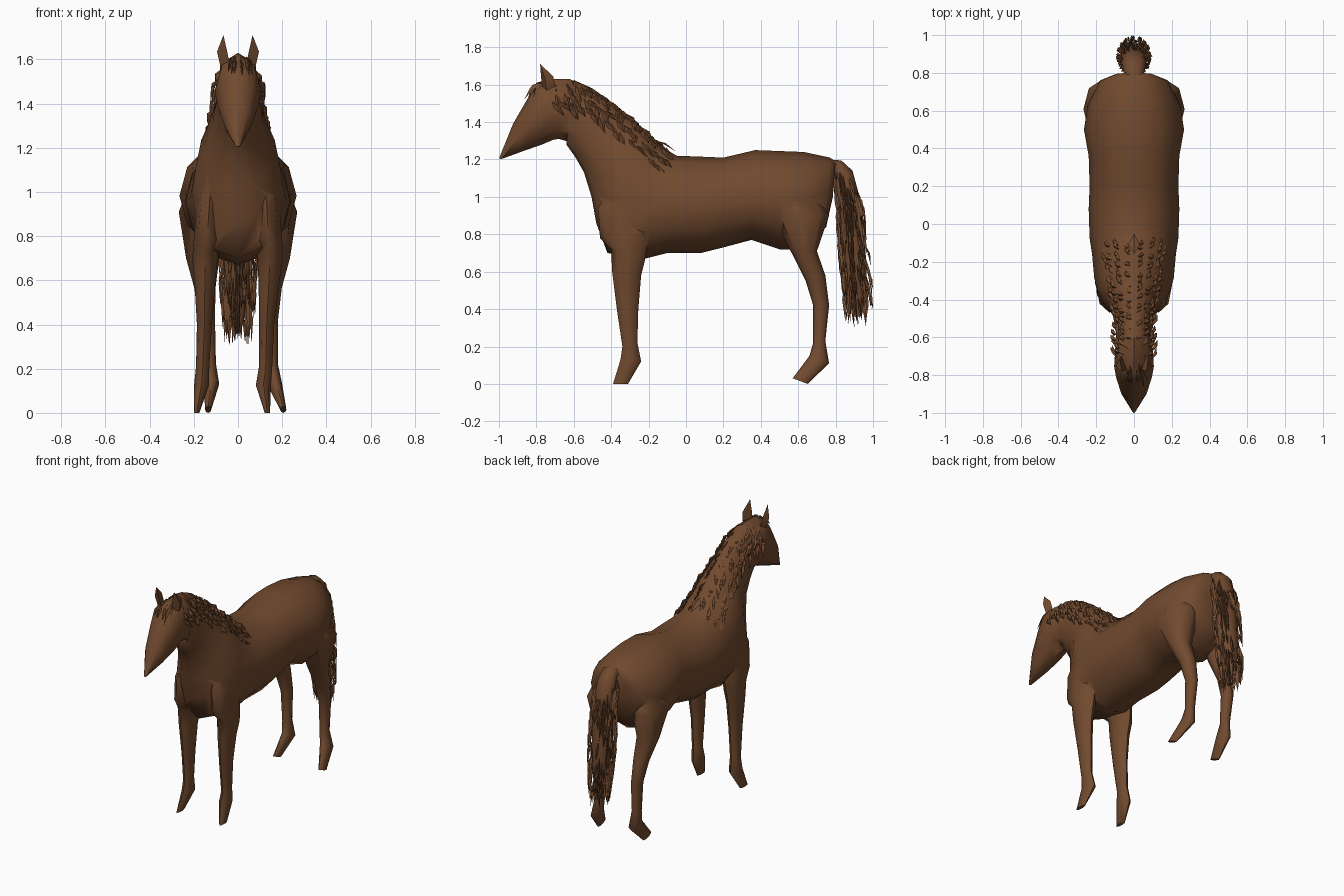
import bpy, bmesh, math, random
from mathutils import Vector

if "Cube" in bpy.data.objects:
    bpy.data.objects.remove(bpy.data.objects["Cube"])
random.seed(4)

brown = bpy.data.materials.new("brown coat")
brown.diffuse_color = (0.165, 0.068, 0.028, 1)
brown.use_nodes = True
brown.node_tree.nodes["Principled BSDF"].inputs["Base Color"].default_value = brown.diffuse_color


def smooth(ob, angle):
    bpy.ops.object.select_all(action='DESELECT')
    ob.select_set(True)
    bpy.context.view_layer.objects.active = ob
    bpy.ops.object.shade_smooth_by_angle(angle=math.radians(angle))


def finish(bm, name, angle=60):
    bmesh.ops.recalc_face_normals(bm, faces=bm.faces)
    me = bpy.data.meshes.new(name)
    bm.to_mesh(me)
    bm.free()
    ob = bpy.data.objects.new(name, me)
    bpy.context.collection.objects.link(ob)
    me.materials.append(brown)
    smooth(ob, angle)
    return ob


def loft(name, rings, n=8):
    """Each ring: y,z of one edge, y,z of the opposite edge, x centre, half width."""
    bm = bmesh.new()
    loops = []
    for ay, az, by, bz, xc, w in rings:
        loop = []
        for i in range(n):
            a = 2 * math.pi * i / n
            t = (1 + math.cos(a)) / 2
            loop.append(bm.verts.new((xc + w * math.sin(a), by + (ay - by) * t, bz + (az - bz) * t)))
        loops.append(loop)
    for p, q in zip(loops, loops[1:]):
        for i in range(n):
            j = (i + 1) % n
            bm.faces.new((p[i], p[j], q[j], q[i]))
    bm.faces.new(loops[0])
    bm.faces.new(loops[-1])
    return finish(bm, name)


def lock(bm, root, tip, width, side, out):
    """A three-sided tapering lock of hair, bulging at its middle."""
    root, tip, side, out = map(Vector, (root, tip, side, out))
    mid = root.lerp(tip, 0.45) + out * 0.3
    pts = [bm.verts.new(p) for p in (root, mid - side * width, mid + side * width, mid + out, tip)]
    for a, b, c in ((0, 1, 3), (0, 3, 2), (0, 2, 1), (1, 4, 3), (3, 4, 2), (2, 4, 1)):
        bm.faces.new((pts[a], pts[b], pts[c]))


# trunk and neck
body = loft("body", [
    (.80, 1.19, .785, 1.00, 0, .10), (.77, 1.21, .75, .84, 0, .18),
    (.63, 1.24, .63, .72, 0, .245), (.50, 1.245, .50, .72, 0, .265),
    (.37, 1.25, .35, .77, 0, .24), (.20, 1.21, .20, .73, 0, .235),
    (.08, 1.215, .08, .70, 0, .24), (-.05, 1.22, -.10, .70, 0, .235),
    (-.10, 1.25, -.22, .67, 0, .222), (-.16, 1.30, -.42, .70, 0, .21),
    (-.22, 1.36, -.48, .86, 0, .192), (-.28, 1.41, -.505, 1.0, 0, .155),
    (-.39, 1.50, -.545, 1.13, 0, .115), (-.50, 1.58, -.59, 1.21, 0, .10),
    (-.60, 1.625, -.64, 1.28, 0, .09)], 12)

# head, tapering to the muzzle
parts = [loft("head", [
    (-.52, 1.57, -.58, 1.26, 0, .07), (-.62, 1.63, -.61, 1.29, 0, .097),
    (-.73, 1.63, -.68, 1.31, 0, .102), (-.80, 1.61, -.71, 1.305, 0, .105),
    (-.85, 1.52, -.77, 1.28, 0, .095), (-.925, 1.39, -.87, 1.245, 0, .068),
    (-1.0, 1.205, -.985, 1.203, 0, .008)], 8)]

# legs: side outline per ring, with the x centre following each leg's stance
front = [(-.40, 1.08, -.28, 1.10), (-.47, .94, -.22, .97), (-.46, .78, -.20, .80), (-.40, .72, -.22, .66),
         (-.395, .60, -.24, .58), (-.37, .40, -.255, .40), (-.34, .20, -.26, .22),
         (-.35, .13, -.24, .12), (-.39, .0, -.31, .0)]
fw = [.035, .055, .06, .057, .047, .034, .03, .034, .012]
rear = [(.52, 1.08, .66, 1.08), (.45, .92, .765, .90), (.57, .69, .70, .71),
        (.64, .55, .745, .58), (.68, .42, .765, .42), (.68, .22, .745, .23),
        (.66, .15, .765, .11), (.57, .03, .65, .0)]
rw = [.05, .10, .075, .048, .036, .03, .035, .014]
for name, outline, ws, xs in (
        ("front_leg_right", front, fw, (.12, .13, .14, .145, .14, .13, .125, .115, .133)),
        ("front_leg_left", front, fw, (-.12, -.13, -.14, -.15, -.15, -.152, -.16, -.165, -.187)),
        ("rear_leg_right", rear, rw, (.15, .168, .16, .15, .145, .15, .165, .205)),
        ("rear_leg_left", rear, rw, (-.15, -.168, -.16, -.15, -.14, -.13, -.12, -.135))):
    parts.append(loft(name, [o + (x, w) for o, x, w in zip(outline, xs, ws)], 8))

# weld head and legs into one skin with the trunk
for p in parts:
    mod = body.modifiers.new("weld", 'BOOLEAN')
    mod.operation = 'UNION'
    mod.solver = 'EXACT'
    mod.object = p
    bpy.context.view_layer.objects.active = body
    bpy.ops.object.modifier_apply(modifier=mod.name)
    bpy.data.objects.remove(p)
smooth(body, 75)

# ears
for s, side in ((1, "right"), (-1, "left")):
    bm = bmesh.new()
    base = [bm.verts.new(p) for p in ((s * .04, -.77, 1.59), (s * .08, -.745, 1.57), (s * .065, -.70, 1.59))]
    wide = [bm.verts.new(p) for p in ((s * .05, -.775, 1.64), (s * .095, -.755, 1.635), (s * .075, -.71, 1.645))]
    tip = bm.verts.new((s * .066, -.78, 1.71))
    for i in range(3):
        j = (i + 1) % 3
        bm.faces.new((base[i], base[j], wide[j], wide[i]))
        bm.faces.new((wide[i], wide[j], tip))
    bm.faces.new(base)
    finish(bm, "ear_" + side, 40)

# mane: rows of short locks hanging on both sides of the crest
crest = [(-.70, 1.62), (-.60, 1.62), (-.50, 1.58), (-.39, 1.505), (-.28, 1.415), (-.18, 1.32), (-.10, 1.26)]
bm = bmesh.new()
for s in (1, -1):
    for row in range(4):
        for i in range(18):
            u = (i + random.random()) / 18 * (len(crest) - 1.01)
            k = int(u)
            p = Vector(crest[k]).lerp(Vector(crest[k + 1]), u - k)
            half = .09 + .055 * max(0, u - 2.2) / 3.5
            x = half * (.15, .55, .85, 1.02)[row]
            drop = (0, .015, .065, .11)[row]
            root = (s * x, p.x - drop * .2, p.y - drop)
            tip = (s * (x + random.uniform(.015, .035)), p.x + random.uniform(0, .05),
                   p.y - drop - random.uniform(.05, .10))
            lock(bm, root, tip, .016, (0, 1, .3), (s * .013, 0, .006))
lock(bm, (0, -.16, 1.30), (0, -.05, 1.24), .03, (1, 0, 0), (0, 0, .012))
finish(bm, "mane", 30)

# forelock
bm = bmesh.new()
for i in range(18):
    x = random.uniform(-.07, .07)
    y = random.uniform(-.81, -.76)
    lock(bm, (x * .7, y + .03, 1.615), (x, y - random.uniform(.03, .06), 1.60 - random.uniform(.04, .09)),
         .009, (1, 0, 0), (0, -.014, .008))
finish(bm, "forelock", 30)

# tail: solid core plus loose strands
core = [(.74, 1.20, .76, 1.12, 0, .05), (.83, 1.195, .79, 1.13, 0, .055), (.89, 1.14, .805, 1.08, 0, .065),
        (.92, 1.03, .81, 1.0, 0, .07), (.945, .85, .82, .83, 0, .075), (.965, .65, .835, .65, 0, .065),
        (.965, .50, .855, .50, 0, .045), (.94, .36, .895, .36, 0, .012)]
loft("tail", core, 8)
bm = bmesh.new()
for i in range(300):
    u = random.uniform(1.5, 6.6)
    k = int(u)
    ay, az, by, bz, _, w = [a + (b - a) * (u - k) for a, b in zip(core[k], core[k + 1])]
    a = random.uniform(0, 2 * math.pi)
    c, s = math.cos(a), math.sin(a)
    root = Vector((w * s, (ay + by) / 2 + (ay - by) / 2 * c, (az + bz) / 2))
    length = random.uniform(.10, .20)
    tip = root + Vector((s * .015, .02 + c * .016, -length))
    if tip.z < .38:
        tip.z = random.uniform(.30, .38)
        tip.y = min(tip.y, .96)
    tip.y = min(tip.y, 1.0)
    lock(bm, root, tip, .007, (c, -s, 0), (s * .012, c * .012, 0))
finish(bm, "tail_strands", 30)
